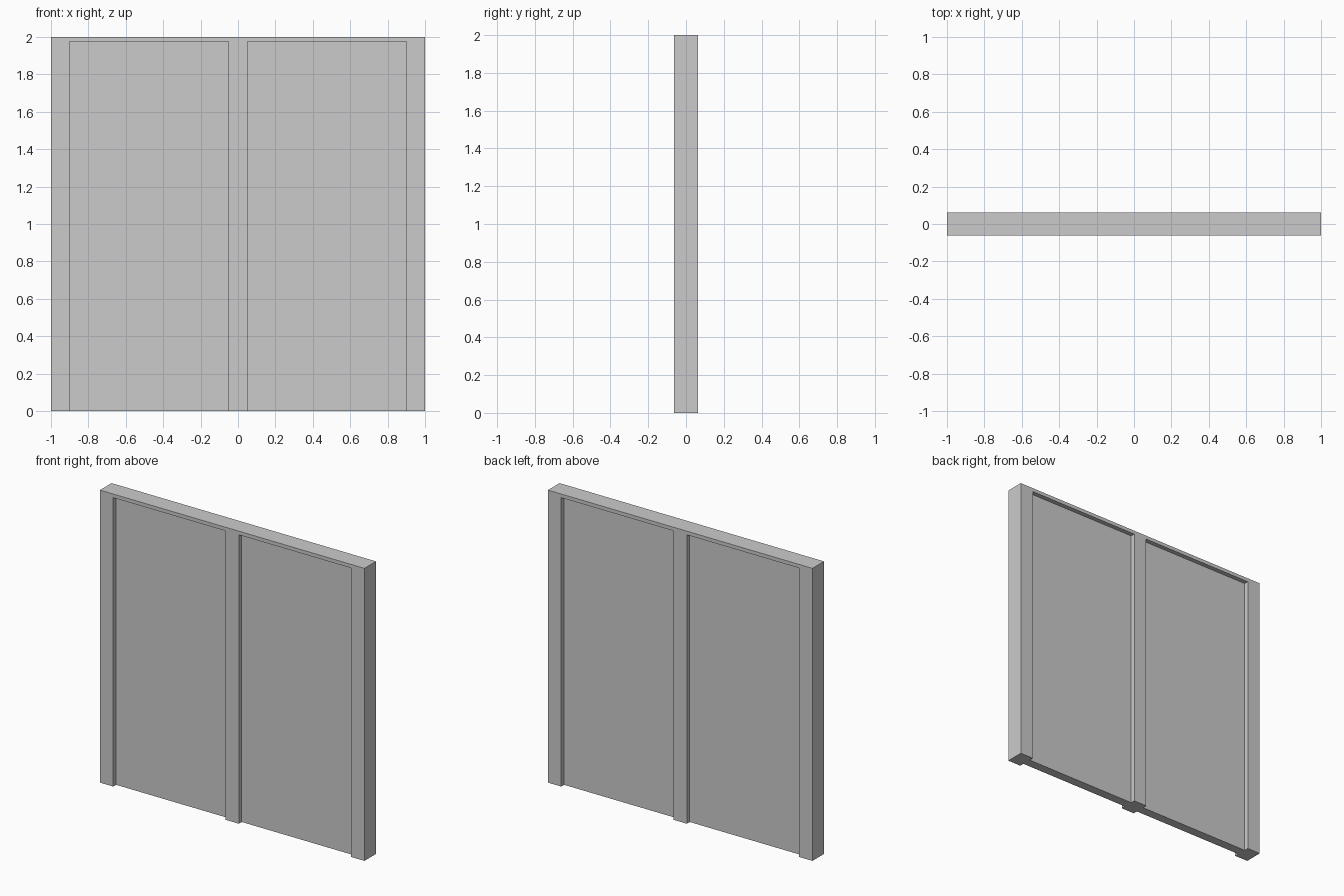
import bpy
import bmesh
from mathutils import Matrix, Vector

if "Cube" in bpy.data.objects:
    bpy.data.objects.remove(bpy.data.objects["Cube"])

WIDTH, HEIGHT, DEPTH = 2.0, 2.0, 0.125
RECESS = 0.031          # depth of each sunken panel
INNER, OUTER = 0.05, 0.90   # panel edges either side of the centre post
PANEL_TOP = 1.975


def add_box(bm, lo, hi):
    lo, hi = Vector(lo), Vector(hi)
    matrix = Matrix.Translation((lo + hi) / 2) @ Matrix.Diagonal((*(hi - lo), 1))
    bmesh.ops.create_cube(bm, size=1, matrix=matrix)


def make_object(name, boxes):
    bm = bmesh.new()
    for lo, hi in boxes:
        add_box(bm, lo, hi)
    mesh = bpy.data.meshes.new(name)
    bm.to_mesh(mesh)
    bm.free()
    obj = bpy.data.objects.new(name, mesh)
    bpy.context.collection.objects.link(obj)
    return obj


# Solid wall slab
wall = make_object("wall_panel", [((-WIDTH / 2, -DEPTH / 2, 0),
                                   (WIDTH / 2, DEPTH / 2, HEIGHT))])

# Two open-bottomed recesses on each face, leaving three posts and a top rail
floor = DEPTH / 2 - RECESS
recesses = []
for x0, x1 in ((-OUTER, -INNER), (INNER, OUTER)):
    for y0, y1 in ((-DEPTH, -floor), (floor, DEPTH)):
        recesses.append(((x0, y0, -0.1), (x1, y1, PANEL_TOP)))
cutter = make_object("recess_cutter", recesses)

cut = wall.modifiers.new("recesses", 'BOOLEAN')
cut.operation = 'DIFFERENCE'
cut.solver = 'EXACT'
cut.object = cutter

# Apply the cut and discard the helper
bpy.context.view_layer.objects.active = wall
wall.select_set(True)
bpy.ops.object.modifier_apply(modifier=cut.name)
bpy.data.objects.remove(cutter)
